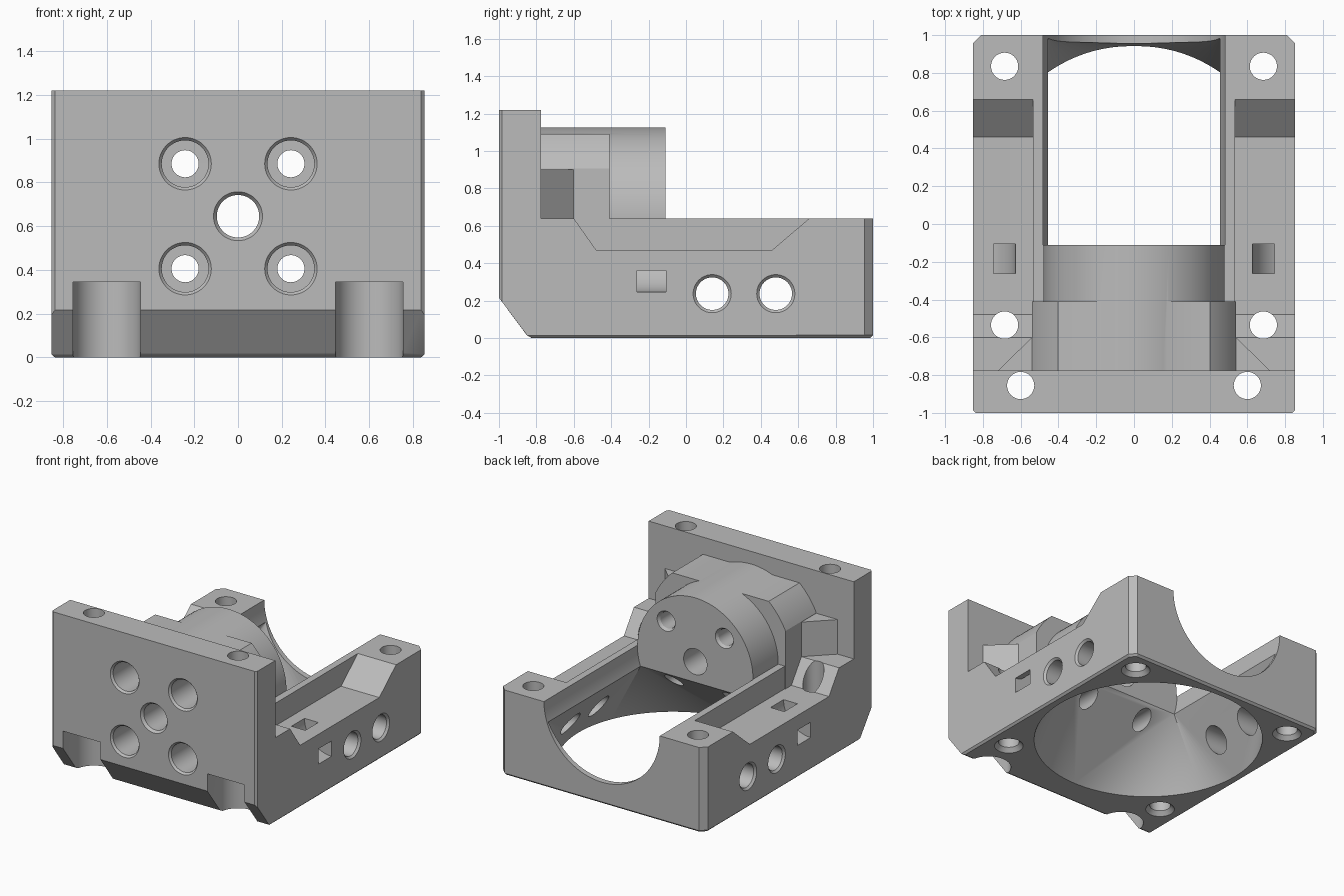
import bpy, bmesh, math
from mathutils import Vector

cube = bpy.data.objects.get("Cube")
if cube:
    bpy.data.objects.remove(cube, do_unlink=True)

grey = bpy.data.materials.new("plain grey")
grey.use_nodes = True
colour = (0.5, 0.5, 0.5, 1)
grey.diffuse_color = colour
grey.node_tree.nodes["Principled BSDF"].inputs["Base Color"].default_value = colour

AXIS_Z = 0.645   # height of the motor axis
HUB_R = 0.48
DUCT_Y = 0.15    # centre of the round duct inlet


def finish(bm, name):
    bmesh.ops.recalc_face_normals(bm, faces=bm.faces)
    mesh = bpy.data.meshes.new(name)
    bm.to_mesh(mesh)
    bm.free()
    mesh.materials.append(grey)
    obj = bpy.data.objects.new(name, mesh)
    bpy.context.collection.objects.link(obj)
    return obj


def prism(name, points, sweep):
    """Extrude a closed outline of 3D points along the sweep vector."""
    bm = bmesh.new()
    face = bm.faces.new([bm.verts.new(p) for p in points])
    out = bmesh.ops.extrude_face_region(bm, geom=[face])
    moved = [v for v in out["geom"] if isinstance(v, bmesh.types.BMVert)]
    bmesh.ops.translate(bm, vec=sweep, verts=moved)
    return finish(bm, name)


def turned(name, start, direction, rings, segments=64):
    """Solid of revolution: rings are (distance along axis, radius)."""
    turn = Vector(direction).to_track_quat('Z', 'Y')
    bm = bmesh.new()
    loops = []
    for dist, r in rings:
        loops.append([bm.verts.new(Vector(start) + turn @ Vector(
            (r * math.cos(math.tau * i / segments), r * math.sin(math.tau * i / segments), dist)))
            for i in range(segments)])
    for a, b in zip(loops, loops[1:]):
        for i in range(segments):
            j = (i + 1) % segments
            bm.faces.new((a[i], a[j], b[j], b[i]))
    bm.faces.new(loops[0])
    bm.faces.new(loops[-1])
    return finish(bm, name)


def combine(target, tool, operation='DIFFERENCE'):
    mod = target.modifiers.new("boolean", 'BOOLEAN')
    mod.operation = operation
    mod.solver = 'EXACT'
    mod.object = tool
    bpy.context.view_layer.objects.active = target
    bpy.ops.object.modifier_apply(modifier=mod.name)
    bpy.data.objects.remove(tool, do_unlink=True)


def drill(start, direction, rings):
    combine(body, turned("drill", start, direction, rings, 48))


# Main body: L-shaped side outline swept across the width
W = 0.853
outline = [(-1, .215), (-.84, 0), (1, 0), (1, .64), (-.775, .64), (-.775, 1.22), (-1, 1.22)]
body = prism("motor_mount_body", [(-W, y, z) for y, z in outline], (2 * W, 0, 0))


def chamfer(obj, rule, width):
    bm = bmesh.new()
    bm.from_mesh(obj.data)
    edges = [e for e in bm.edges if rule(*[v.co for v in e.verts])]
    bmesh.ops.bevel(bm, geom=edges, offset=width, segments=1, affect='EDGES')
    bm.to_mesh(obj.data)
    bm.free()


def upright(a, b, y):
    return abs(a.y - y) < 1e-4 and abs(b.y - y) < 1e-4 and abs(a.x - b.x) < 1e-4


chamfer(body, lambda a, b: upright(a, b, 1), 0.045)
chamfer(body, lambda a, b: upright(a, b, -1) or (a.z < 1e-4 and b.z < 1e-4), 0.015)

# Lowered outer ledges on both side rails
ledge = [(-.614, .66), (-.48, .47), (.46, .47), (.683, .66)]
for s in (-1, 1):
    combine(body, prism("ledge_cut", [(s * .535, y, z) for y, z in ledge], (s * .5, 0, 0)))

# Motor boss: large round clipped by flat top and sides
start_a, end_a = math.atan2(.26, .54), math.atan2(.445, .40)
arc = [start_a + (end_a - start_a) * i / 8 for i in range(9)]
right = [(.6 * math.cos(a), AXIS_Z + .6 * math.sin(a)) for a in arc]
section = [(.54, .3)] + right + [(-x, z) for x, z in reversed(right)] + [(-.54, .3)]
combine(body, prism("boss", [(x, -.8, z) for x, z in section], (0, .39, 0)), 'UNION')

# Round hub, trimmed to length by the motor tunnel below
combine(body, turned("hub", (0, -.8, AXIS_Z), (0, 1, 0), [(0, HUB_R), (.75, HUB_R)], 96), 'UNION')

# Corner gussets between plate and boss
for s in (-1, 1):
    plan = [(.45, -.8), (.745, -.8), (.54, -.6), (.45, -.6)]
    combine(body, prism("gusset", [(s * x, y, .6) for x, y in plan], (0, 0, .3)), 'UNION')

# Round tunnel through the back wall
combine(body, turned("tunnel", (0, -.11, AXIS_Z), (0, 1, 0), [(0, .482), (1.3, .482)], 96))

# Air duct: circle at the bottom blending to a rectangle
bm = bmesh.new()
for z in (-.02, 0):
    for i in range(96):
        a = math.tau * i / 96
        bm.verts.new((.79 * math.cos(a), DUCT_Y + .79 * math.sin(a), z))
for x in (-.455, .455):
    for y in (-.11, .985):
        bm.verts.new((x, y, .49))
hull = bmesh.ops.convex_hull(bm, input=bm.verts)
combine(body, finish(bm, "duct"))

# Motor shaft hole and four counterbored screw holes
drill((0, -1.02, AXIS_Z), (0, 1, 0), [(0, .112), (.02, .112), (.04, .097), (1.1, .097)])
for sx in (-1, 1):
    for sz in (-1, 1):
        drill((sx * .242, -1.02, AXIS_Z + sz * .24), (0, 1, 0),
              [(0, .12), (.02, .12), (.035, .107), (.3, .107), (.3001, .062),
               (.89, .062), (.91, .075), (1.0, .075)])

for s in (-1, 1):
    # Vertical plate holes with open nut pockets at the front
    drill((s * .6, -.855, 1.3), (0, 0, -1), [(0, .072), (1.4, .072)])
    pocket = [(.155 * math.cos(math.pi * i / 24), -.855 + .155 * math.sin(math.pi * i / 24))
              for i in range(25)] + [(-.155, -1.1), (.155, -1.1)]
    combine(body, prism("pocket", [(s * .6 + x, y, -.1) for x, y in pocket], (0, 0, .445)))

    # Vertical corner holes, widened at the underside
    for y in (.835, -.535):
        drill((s * .685, y, -.02), (0, 0, 1), [(0, .1), (.02, .1), (.05, .072), (.8, .072)])

    # Side holes into the duct
    for y in (.14, .48):
        drill((s * (W + .02), y, .237), (-s, 0, 0), [(0, .102), (.02, .102), (.035, .087), (.37, .087)])

    # Curved cable tie channel around the ledge corner
    ring = [(r, math.radians(a)) for r, angles in
            ((.225, range(170, 281, 5)), (.11, range(280, 169, -5))) for a in angles]
    combine(body, prism("tie_channel", [(s * (W + r * math.cos(a)), -.262, .47 + r * math.sin(a))
                                        for r, a in ring], (0, .155, 0)))

# Smooth round surfaces, crisp edges
body.data.materials.clear()
body.data.materials.append(grey)
for face in body.data.polygons:
    face.material_index = 0
bpy.ops.object.select_all(action='DESELECT')
body.select_set(True)
bpy.context.view_layer.objects.active = body
bpy.ops.object.shade_smooth_by_angle(angle=math.radians(25))
